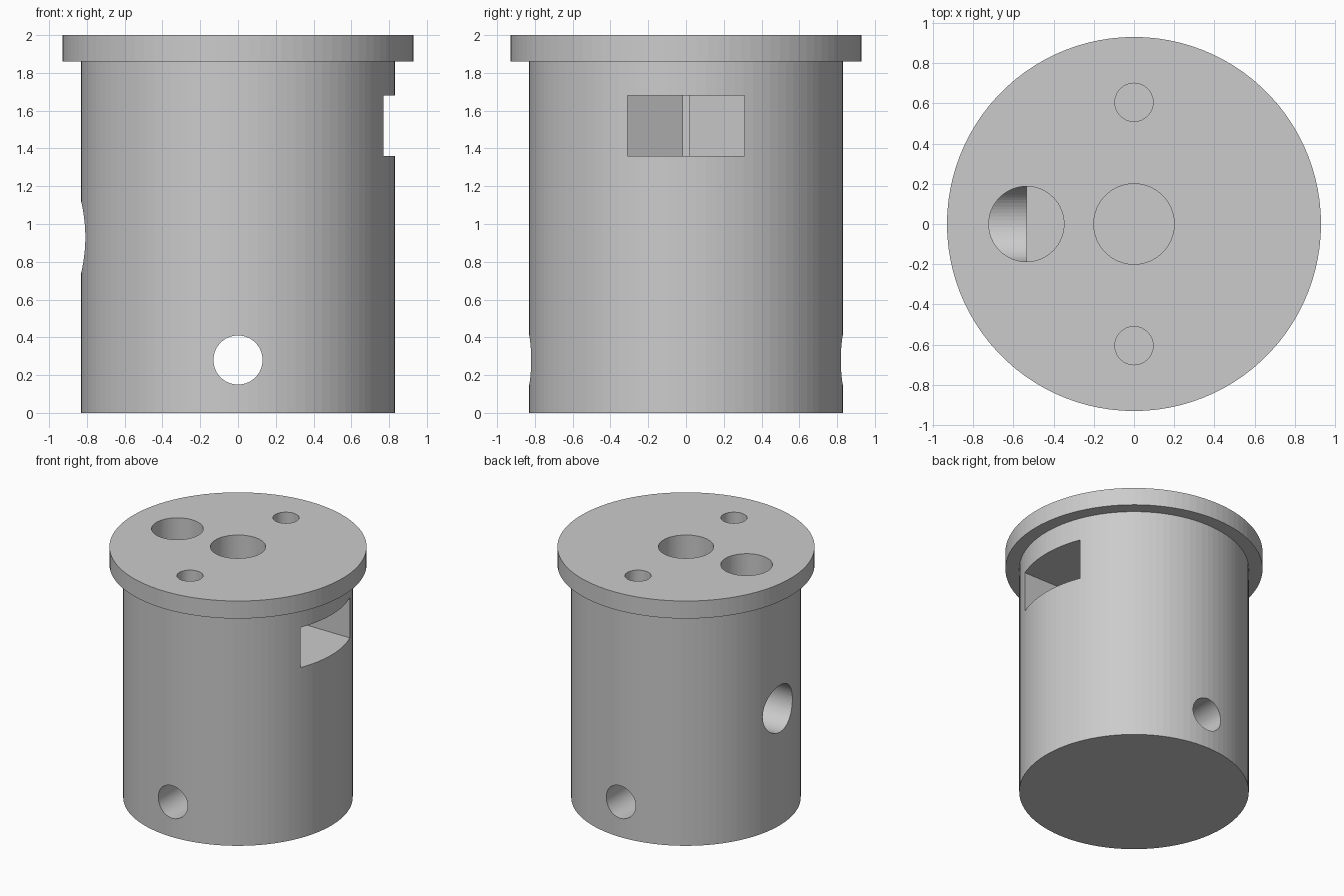
import bpy
from math import pi

cube = bpy.data.objects.get("Cube")
if cube:
    bpy.data.objects.remove(cube, do_unlink=True)

grey = bpy.data.materials.new("plain_grey")
grey.use_nodes = True
colour = (0.6, 0.6, 0.6, 1)
grey.diffuse_color = colour
grey.node_tree.nodes["Principled BSDF"].inputs["Base Color"].default_value = colour


def rod(name, r, start, length, axis="Z", sides=64, spin=0):
    """Cylinder running from start along the positive axis."""
    loc = list(start)
    loc["XYZ".index(axis)] += length / 2
    rot = {"X": (0, pi / 2, 0), "Y": (pi / 2, 0, 0), "Z": (0, 0, spin)}[axis]
    bpy.ops.mesh.primitive_cylinder_add(vertices=sides, radius=r, depth=length,
                                        location=loc, rotation=rot)
    ob = bpy.context.object
    ob.name = name
    ob.data.materials.append(grey)
    return ob


def combine(target, tool, operation):
    mod = target.modifiers.new(tool.name, "BOOLEAN")
    mod.operation = operation
    mod.solver = "EXACT"
    mod.object = tool
    bpy.context.view_layer.objects.active = target
    bpy.ops.object.modifier_apply(modifier=mod.name)
    bpy.data.objects.remove(tool, do_unlink=True)


# Main cylinder with its wider top flange
body = rod("flanged_body", 0.83, (0, 0, 0), 1.9, sides=100)
combine(body, rod("flange", 0.93, (0, 0, 1.86), 0.14, sides=100), "UNION")

# Central bolt bore, side screw holes and the elbow passage
cutters = [
    rod("bolt_bore", 0.2, (0, 0, 1.0), 1.2),
    rod("elbow_drop", 0.187, (-0.535, 0, 0.93), 1.2),
    rod("elbow_outlet", 0.187, (-1.135, 0, 0.93), 0.6, "X"),
    rod("cross_pin_hole", 0.13, (0, -1.2, 0.28), 2.4, "Y"),
]
for side in (-1, 1):
    cutters.append(rod("screw_hole", 0.095, (0, side * 0.605, 1.4), 0.8))

# Hexagonal nut trap, opened to the side by a straight slot
slot_bottom, slot_height = 1.36, 0.32
hexagon = rod("nut_trap", 0.358, (0, 0, slot_bottom), slot_height, sides=6, spin=pi / 6)
bpy.ops.mesh.primitive_cube_add(size=1, location=(0.6, 0, slot_bottom + slot_height / 2))
slot = bpy.context.object
slot.name = "nut_slot"
slot.scale = (1.2, 0.62, slot_height)
slot.data.materials.append(grey)

for cutter in cutters + [hexagon, slot]:
    combine(body, cutter, "DIFFERENCE")
